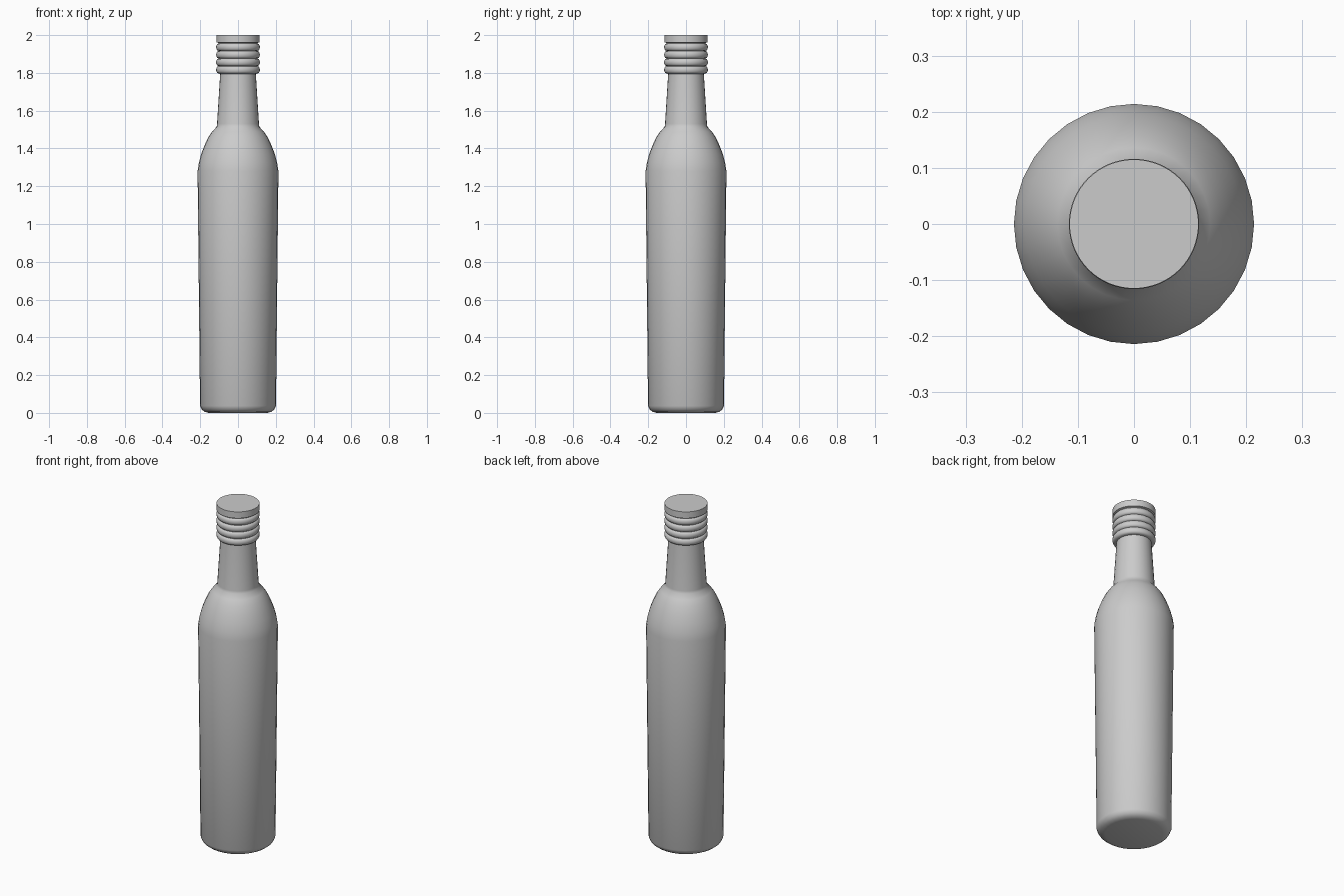
import bpy, bmesh, math

if "Cube" in bpy.data.objects:
    bpy.data.objects.remove(bpy.data.objects["Cube"])


def lathe(name, profile, sides):
    """Spin a (radius, height) profile around z into a closed solid."""
    bm = bmesh.new()
    rings = []
    for r, z in profile:
        rings.append([bm.verts.new((r * math.cos(2 * math.pi * i / sides),
                                    r * math.sin(2 * math.pi * i / sides), z))
                      for i in range(sides)])
    for a, b in zip(rings, rings[1:]):
        for i in range(sides):
            j = (i + 1) % sides
            bm.faces.new((a[i], a[j], b[j], b[i]))
    bm.faces.new(rings[0][::-1])
    bm.faces.new(rings[-1])
    mesh = bpy.data.meshes.new(name)
    bm.to_mesh(mesh)
    bm.free()
    obj = bpy.data.objects.new(name, mesh)
    bpy.context.collection.objects.link(obj)
    bpy.ops.object.select_all(action='DESELECT')
    obj.select_set(True)
    bpy.context.view_layer.objects.active = obj
    bpy.ops.object.shade_smooth_by_angle(angle=math.radians(35))
    return obj


# Bottle: rounded foot, slightly flared body, domed shoulder, tapered neck
lathe("bottle", [
    (0.155, 0.0), (0.177, 0.006), (0.192, 0.018), (0.201, 0.037),
    (0.214, 1.28), (0.207, 1.325), (0.195, 1.37), (0.178, 1.415),
    (0.157, 1.46), (0.136, 1.49), (0.113, 1.515), (0.111, 1.53),
    (0.094, 1.80)], 32)

# Screw cap: stacked rounded ribs below a plain top band
cap = [(0.095, 1.795)]
ribs, pitch, base = 4, 0.04, 1.797
for k in range(ribs):
    for t in range(7):
        a = math.pi * t / 6
        cap.append((0.104 + 0.012 * math.sin(a),
                    base + pitch * k + 0.019 * (1 - math.cos(a))))
cap += [(0.104, 1.959), (0.115, 1.962), (0.115, 2.0)]
lathe("screw_cap", cap, 64)
